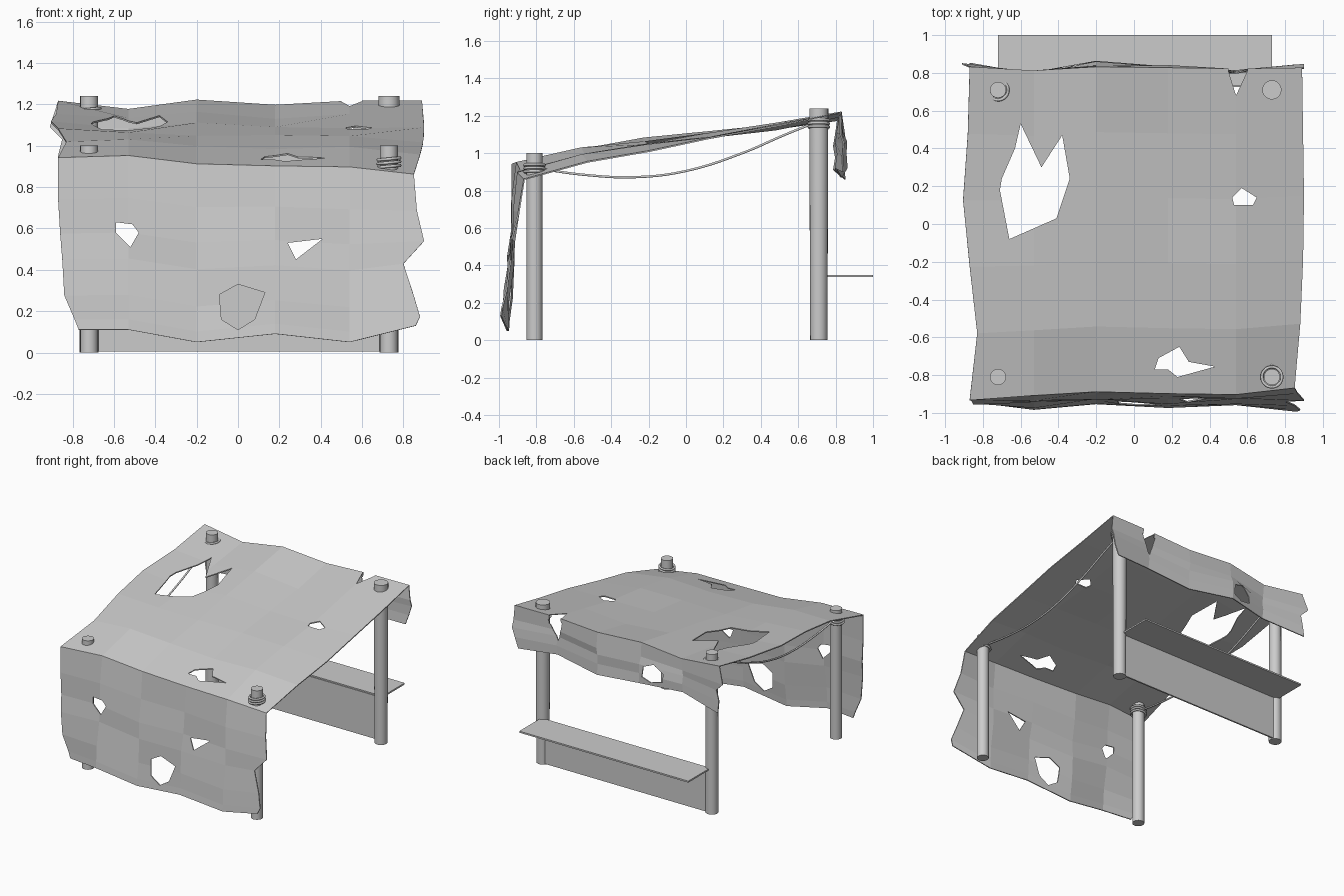
import bpy, bmesh, math
from mathutils import Vector

if "Cube" in bpy.data.objects:
    bpy.data.objects.remove(bpy.data.objects["Cube"])


def make_object(name, bm):
    bmesh.ops.recalc_face_normals(bm, faces=bm.faces)
    me = bpy.data.meshes.new(name)
    bm.to_mesh(me)
    bm.free()
    ob = bpy.data.objects.new(name, me)
    bpy.context.collection.objects.link(ob)
    return ob


def post(name, x, y, h, r_base, r_top):
    bpy.ops.mesh.primitive_cone_add(vertices=20, radius1=r_base, radius2=r_top,
                                    depth=h, location=(x, y, h / 2))
    ob = bpy.context.object
    ob.name = name
    bpy.ops.object.shade_smooth_by_angle()


def board(name, lo, hi):
    lo, hi = Vector(lo), Vector(hi)
    bpy.ops.mesh.primitive_cube_add(size=1, location=(lo + hi) / 2)
    ob = bpy.context.object
    ob.name = name
    ob.scale = hi - lo


def rope(name, pts, radius, cyclic=False):
    cu = bpy.data.curves.new(name, 'CURVE')
    cu.dimensions = '3D'
    cu.bevel_depth = radius
    cu.bevel_resolution = 1
    cu.resolution_u = 5
    sp = cu.splines.new('BEZIER')
    sp.bezier_points.add(len(pts) - 1)
    for bp, p in zip(sp.bezier_points, pts):
        bp.co = p
        bp.handle_left_type = bp.handle_right_type = 'AUTO'
    sp.use_cyclic_u = cyclic
    ob = bpy.data.objects.new(name, cu)
    bpy.context.collection.objects.link(ob)


# Four posts, with rope wraps and a sagging rope along each side
for side, x in (("left", -0.72), ("right", 0.73)):
    right = side == "right"
    post("front_post_" + side, x, -0.81, 1.0, 0.043, 0.043)
    post("back_post_" + side, x, 0.71, 1.24, 0.046, 0.051 if right else 0.043)
    for place, y, z in (("front", -0.81, 0.9), ("back", 0.71, 1.14)):
        for k in range(3):
            ring = [(x + 0.053 * math.cos(a * math.pi / 4),
                     y + 0.053 * math.sin(a * math.pi / 4),
                     z + k * 0.018 + 0.005 * math.cos(a * math.pi / 4))
                    for a in range(8)]
            rope(f"{place}_rope_wrap_{side}_{k}", ring, 0.008, True)
    path = [(-0.77, 0.915), (-0.55, 0.885), (-0.27, 0.872), (0.0, 0.905),
            (0.3, 1.0), (0.52, 1.095), (0.68, 1.16)]
    rope("side_rope_" + side, [(x, y, z) for y, z in path], 0.007)

# Counter shelf and the low panel beneath it
board("shelf", (-0.72, 0.73, 0.338), (0.73, 1.0, 0.35))
board("low_panel", (-0.72, 0.725, 0.005), (0.73, 0.737, 0.34))

# Cloth: four cross lines (y and z per column), blended row by row
hem = ([-.95, -.98, -.95, -.97, -.955, -.99], [.11, .11, .05, .09, .05, .13])
front = ([-.93, -.905, -.885, -.895, -.9, -.865], [.94, .95, .91, .9, .895, .86])
back = ([.83, .81, .83, .825, .82, .825], [1.215, 1.175, 1.22, 1.195, 1.215, 1.215])
tail = ([.85, .79, .86, .83, .80, .84], [.86, .91, .92, .87, .92, .90])
mid_x = [-0.53, -0.2, 0.18, 0.54]
# rows: blend, lift, left edge x, right edge x
strips = (
    (hem, front, [(0, 0, -.77, .86), (.06, 0, -.79, .88), (.2, 0, -.84, .85),
                  (.41, 0, -.85, .80), (.56, 0, -.86, .90), (.76, 0, -.87, .865)]),
    (front, back, [(0, 0, -.87, .85), (.2, .025, -.83, .88), (.4, .02, -.87, .895),
                   (.6, .005, -.905, .90), (.8, -.003, -.88, .895)]),
    (back, tail, [(0, 0, -.87, .89), (.35, 0, -.91, .90), (.52, 0, -.85, .90),
                  (.75, 0, -.87, .88), (1, 0, -.87, .85)]),
)
bm = bmesh.new()
grid = []
for a, b, rows in strips:
    for t, lift, xl, xr in rows:
        row = []
        for i, x in enumerate([xl] + mid_x + [xr]):
            y = a[0][i] + (b[0][i] - a[0][i]) * t
            z = a[1][i] + (b[1][i] - a[1][i]) * t + lift
            wob = 0.012 * math.sin(i * 2.1 + len(grid) * 1.7) * math.sin(math.pi * t)
            if a is front:
                z += wob
            else:
                y += wob
            row.append(bm.verts.new((x, y, z)))
        grid.append(row)
for r0, r1 in zip(grid, grid[1:]):
    for i in range(5):
        bm.faces.new((r0[i], r0[i + 1], r1[i + 1], r1[i]))
cloth = make_object("torn_cloth", bm)
sol = cloth.modifiers.new("thickness", 'SOLIDIFY')
sol.thickness = 0.008
sol.offset = 0

# Torn holes: outlines extruded through the roof (x,y) and the flaps (x,z)
roof_holes = [
    [(-.6, .53), (-.49, .30), (-.38, .47), (-.34, .24), (-.41, .03), (-.66, -.08),
     (-.71, .18), (-.70, .24), (-.63, .40)],
    [(.57, .19), (.65, .14), (.63, .10), (.53, .10), (.52, .14)],
    [(.11, -.77), (.13, -.71), (.24, -.65), (.29, -.73), (.43, -.755), (.23, -.81), (.18, -.77)],
    [(.50, .81), (.54, .68), (.60, .81), (.60, .9), (.50, .9)],
]
front_holes = [
    [(-.59, .63), (-.51, .62), (-.48, .58), (-.52, .51), (-.59, .58)],
    [(.24, .53), (.41, .55), (.28, .45)],
    [(-.09, .28), (0, .33), (.13, .29), (.08, .16), (0, .11), (-.08, .16)],
]
back_holes = [
    [(-.38, 1.02), (-.31, 1.08), (-.23, 1.05), (-.22, .97), (-.29, .94), (-.38, .96)],
    [(.49, 1.18), (.61, 1.18), (.53, 1.03)],
]


def cutter(name, outlines, place, lo, hi):
    cb = bmesh.new()
    for pts in outlines:
        f = cb.faces.new([cb.verts.new(place(u, v, lo)) for u, v in pts])
        ext = bmesh.ops.extrude_face_region(cb, geom=[f], use_keep_orig=True)
        top = [g for g in ext["geom"] if isinstance(g, bmesh.types.BMVert)]
        shift = Vector(place(0, 0, hi)) - Vector(place(0, 0, lo))
        bmesh.ops.translate(cb, verts=top, vec=shift)
    ob = make_object(name, cb)
    ob.hide_render = True
    return ob


def flat(u, v, d):
    return (u, v, d)


def upright(u, v, d):
    return (u, d, v)


cutters = [cutter("roof_cutter", roof_holes[:3], flat, 0.8, 1.4),
           cutter("notch_cutter", roof_holes[3:], flat, 1.15, 1.4),
           cutter("front_cutter", front_holes, upright, -1.1, -0.86),
           cutter("back_cutter", back_holes, upright, 0.77, 1.1)]
for c in cutters:
    m = cloth.modifiers.new(c.name, 'BOOLEAN')
    m.operation = 'DIFFERENCE'
    m.solver = 'EXACT'
    m.object = c

# Bake the cuts and drop the cutters
bpy.context.view_layer.update()
dg = bpy.context.evaluated_depsgraph_get()
baked = bpy.data.meshes.new_from_object(cloth.evaluated_get(dg))
cloth.modifiers.clear()
cloth.data = baked
for c in cutters:
    bpy.data.objects.remove(c)
